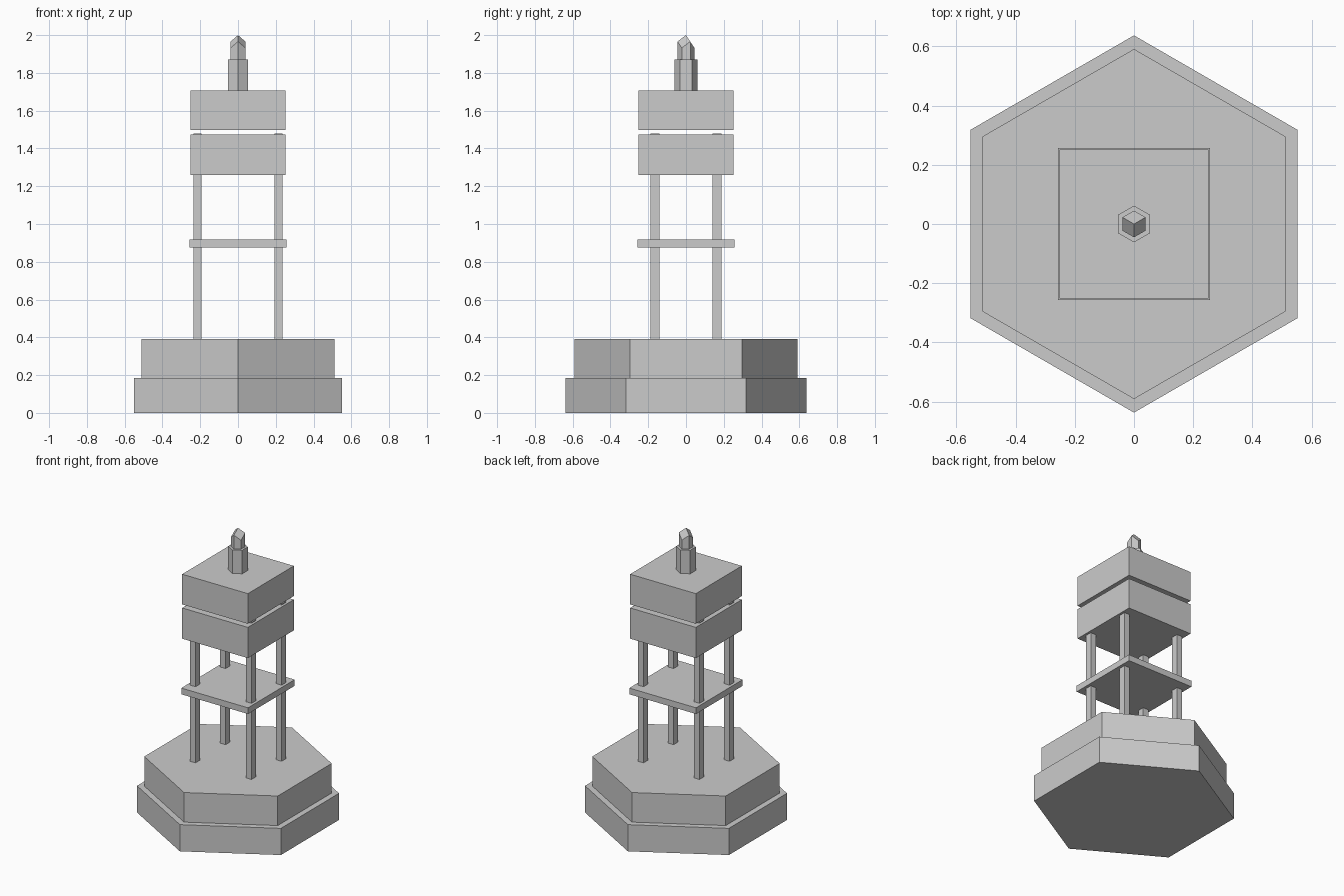
import bpy
import bmesh
from math import sin, cos, radians

if "Cube" in bpy.data.objects:
    bpy.data.objects.remove(bpy.data.objects["Cube"])


def mesh_object(name, verts, faces):
    mesh = bpy.data.meshes.new(name)
    mesh.from_pydata(verts, [], faces)
    bm = bmesh.new()
    bm.from_mesh(mesh)
    bmesh.ops.recalc_face_normals(bm, faces=bm.faces)
    bm.to_mesh(mesh)
    bm.free()
    obj = bpy.data.objects.new(name, mesh)
    bpy.context.collection.objects.link(obj)
    return obj


def ring(r, z):
    # six corners, the first one at the front (-y)
    return [(r * cos(radians(60 * i - 90)), r * sin(radians(60 * i - 90)), z)
            for i in range(6)]


def hex_prism(name, r, z0, z1):
    sides = [(i, (i + 1) % 6, (i + 1) % 6 + 6, i + 6) for i in range(6)]
    return mesh_object(name, ring(r, z0) + ring(r, z1),
                       sides + [tuple(range(6)), tuple(range(6, 12))])


def box(name, x, y, hx, hy, z0, z1):
    bpy.ops.mesh.primitive_cube_add(size=2, location=(x, y, (z0 + z1) / 2))
    obj = bpy.context.object
    obj.name = name
    obj.scale = (hx, hy, (z1 - z0) / 2)
    return obj


# Stepped hexagonal base
hex_prism("base_lower", 0.637, 0, 0.185)
hex_prism("base_upper", 0.591, 0.185, 0.39)

# Four posts, ending just above the lower block
for sx, side in ((-1, "left"), (1, "right")):
    for sy, end in ((-1, "front"), (1, "back")):
        box(f"post_{end}_{side}", sx * 0.215, sy * 0.165, 0.021, 0.024, 0.39, 1.48)

# Shelf and the two square blocks
box("shelf", 0, 0, 0.256, 0.256, 0.875, 0.918)
box("block_lower", 0, 0, 0.252, 0.252, 1.26, 1.473)
box("block_upper", 0, 0, 0.252, 0.252, 1.498, 1.707)

# Finial: hexagonal collar and crystal with a three-faced tip
hex_prism("finial_collar", 0.062, 1.707, 1.87)
r, apex, drop = 0.045, 2.0, 0.034
top = [(x, y, apex - drop * (1 + i % 2)) for i, (x, y, _) in enumerate(ring(r, 0))]
faces = [(i, (i + 1) % 6, (i + 1) % 6 + 6, i + 6) for i in range(6)]
faces += [(12, 6 + i, 7 + i, 6 + (i + 2) % 6) for i in (0, 2, 4)]
faces.append(tuple(range(6)))
mesh_object("finial_tip", ring(r, 1.87) + top + [(0, 0, apex)], faces)
